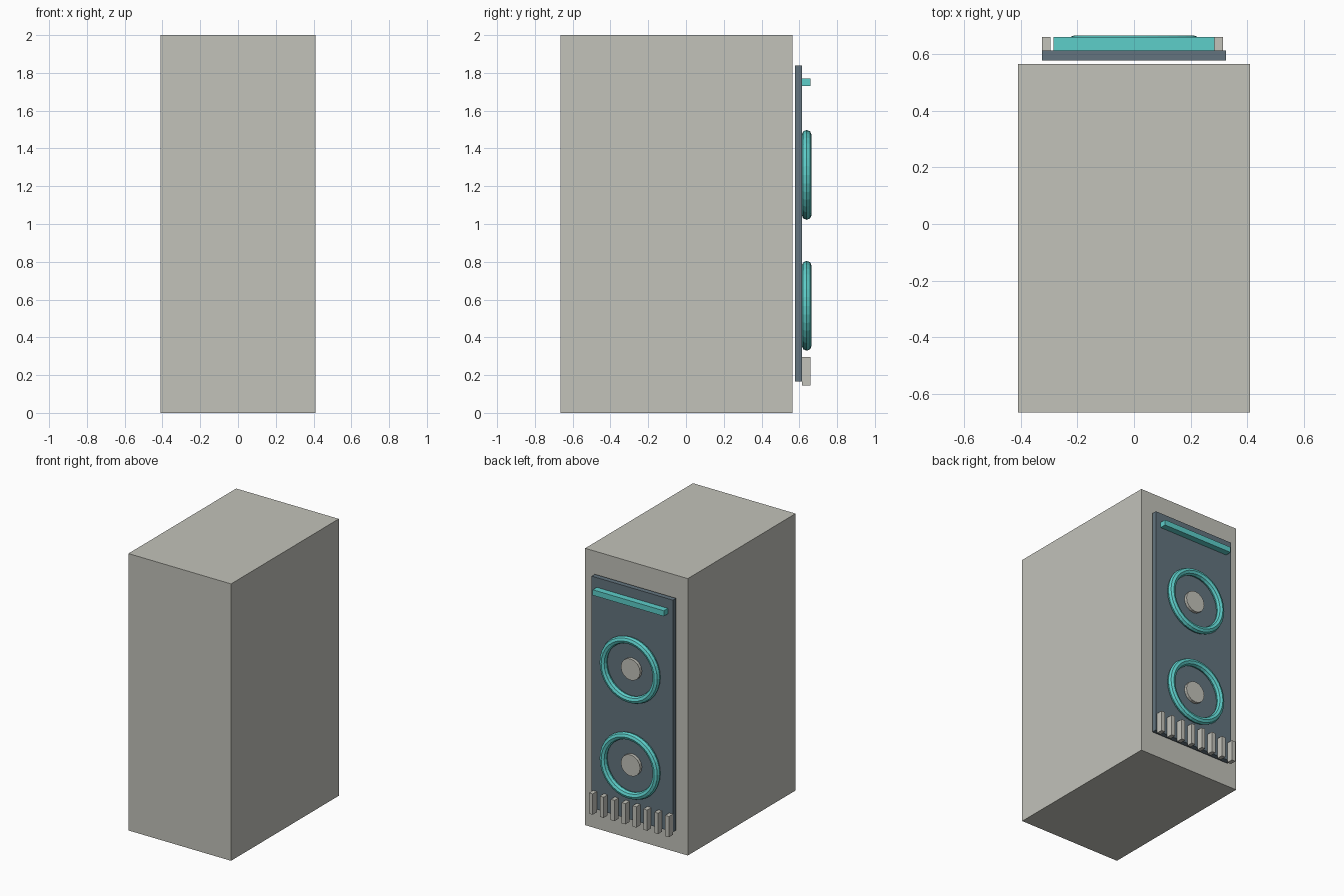
import bpy
from math import radians

cube = bpy.data.objects.get("Cube")
if cube:
    bpy.data.objects.remove(cube, do_unlink=True)


def material(name, rgb):
    m = bpy.data.materials.new(name)
    m.use_nodes = True
    m.diffuse_color = (*rgb, 1)
    m.node_tree.nodes["Principled BSDF"].inputs["Base Color"].default_value = (*rgb, 1)
    return m


casing_grey = material("casing grey", (0.54, 0.54, 0.49))
slate = material("slate", (0.125, 0.175, 0.21))
turquoise = material("turquoise", (0.11, 0.62, 0.59))


def finish(name, mat):
    obj = bpy.context.object
    obj.name = name
    obj.data.materials.append(mat)
    return obj


def box(name, x, y, z, mat):
    """Box given by its (min, max) range on each axis."""
    ranges = (x, y, z)
    bpy.ops.mesh.primitive_cube_add(size=1, location=[(a + b) / 2 for a, b in ranges])
    obj = finish(name, mat)
    obj.scale = [b - a for a, b in ranges]
    bpy.ops.object.transform_apply(location=False, rotation=False, scale=True)
    return obj


# Main casing and the rear panel, which stands slightly clear of it
box("casing", (-0.41, 0.41), (-0.665, 0.565), (0, 2), casing_grey)
box("rear_panel", (-0.325, 0.325), (0.577, 0.613), (0.165, 1.84), slate)

# Light strip near the top of the panel
box("light_strip", (-0.284, 0.284), (0.613, 0.659), (1.73, 1.77), turquoise)

# Two fans, each a faceted ring around a flat hub
for label, z in (("upper", 1.26), ("lower", 0.567)):
    bpy.ops.mesh.primitive_torus_add(
        major_radius=0.212, minor_radius=0.026, major_segments=32, minor_segments=8,
        location=(0, 0.639, z), rotation=(radians(90), 0, 0))
    finish(label + "_fan_ring", turquoise)
    bpy.ops.mesh.primitive_cylinder_add(
        vertices=16, radius=0.077, depth=0.03,
        location=(0, 0.619, z), rotation=(radians(90), 0, 0))
    finish(label + "_fan_hub", casing_grey)

# Row of vent slats along the bottom edge of the panel
for i in range(8):
    x = -0.31 + i * 0.087
    box(f"vent_slat_{i + 1}", (x - 0.015, x + 0.015), (0.613, 0.659), (0.145, 0.295), casing_grey)
